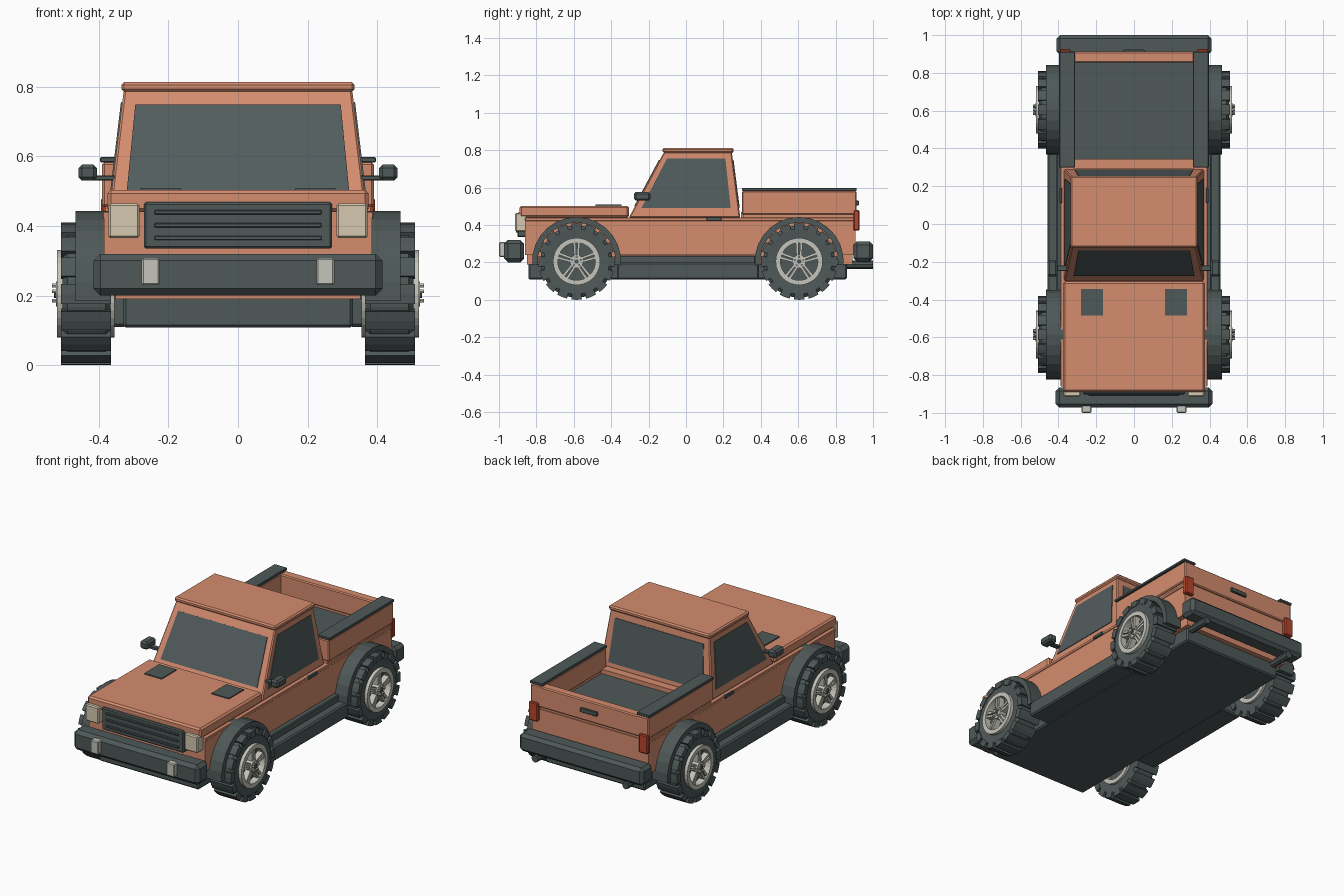
import bpy, bmesh, math
from mathutils import Vector

if "Cube" in bpy.data.objects:
    bpy.data.objects.remove(bpy.data.objects["Cube"])


def mat(name, rgb):
    m = bpy.data.materials.new(name)
    m.diffuse_color = (*rgb, 1)
    m.use_nodes = True
    m.node_tree.nodes["Principled BSDF"].inputs["Base Color"].default_value = m.diffuse_color
    return m


ORANGE = mat("orange paint", (0.66, 0.262, 0.156))
DARK = mat("dark trim", (0.077, 0.098, 0.098))
GLASS = mat("tinted glass", (0.085, 0.108, 0.112))
SILVER = mat("silver metal", (0.56, 0.56, 0.50))
CREAM = mat("headlight cream", (0.66, 0.58, 0.43))
RED = mat("tail light red", (0.48, 0.06, 0.025))


def finish(name, bm, material, mirror=False, bevel=0):
    bmesh.ops.recalc_face_normals(bm, faces=bm.faces)
    me = bpy.data.meshes.new(name)
    bm.to_mesh(me)
    bm.free()
    me.materials.append(material)
    ob = bpy.data.objects.new(name, me)
    bpy.context.collection.objects.link(ob)
    if mirror:
        ob.modifiers.new("mirror", 'MIRROR').use_mirror_merge = False
    if bevel:
        b = ob.modifiers.new("bevel", 'BEVEL')
        b.width, b.segments = bevel, 1
    return ob


def add_prism(bm, pts, x0, x1):
    """Extrude a (y, z) outline along x."""
    a = [bm.verts.new((x0, y, z)) for y, z in pts]
    b = [bm.verts.new((x1, y, z)) for y, z in pts]
    n = len(pts)
    bm.faces.new(a)
    bm.faces.new(b[::-1])
    for i in range(n):
        j = (i + 1) % n
        bm.faces.new((a[i], b[i], b[j], a[j]))


def prism(name, pts, x0, x1, material, mirror=False, bevel=0):
    bm = bmesh.new()
    add_prism(bm, pts, x0, x1)
    return finish(name, bm, material, mirror, bevel)


def box(name, x, y, z, material, mirror=False, bevel=0.006):
    pts = [(y[0], z[0]), (y[1], z[0]), (y[1], z[1]), (y[0], z[1])]
    return prism(name, pts, x[0], x[1], material, mirror, bevel)


def arc(cy, cz, r, a0, a1, n):
    return [(cy + r * math.cos(math.radians(a0 + (a1 - a0) * i / n)),
             cz + r * math.sin(math.radians(a0 + (a1 - a0) * i / n))) for i in range(n + 1)]


def lathe(name, profile, cy, cz, n, material):
    """Revolve a closed (x, radius) profile around a wheel axle."""
    bm = bmesh.new()
    rings = [[bm.verts.new((x, y, z)) for y, z in arc(cy, cz, r, 0, 360 - 360 / n, n - 1)]
             for x, r in profile]
    for k in range(len(rings)):
        p, q = rings[k], rings[(k + 1) % len(rings)]
        for i in range(n):
            j = (i + 1) % n
            bm.faces.new((p[i], p[j], q[j], q[i]))
    return finish(name, bm, material, True)


def pane(name, corners, material, mirror=False, depth=0.006):
    """Thin plate on a sloped face; corners run counter-clockwise from outside."""
    bm = bmesh.new()
    c = [Vector(p) for p in corners]
    nrm = (c[1] - c[0]).cross(c[3] - c[0]).normalized()
    lo = [bm.verts.new(p - nrm * 0.002) for p in c]
    hi = [bm.verts.new(p + nrm * (depth - 0.002)) for p in c]
    bm.faces.new(lo[::-1])
    bm.faces.new(hi)
    for i in range(4):
        j = (i + 1) % 4
        bm.faces.new((lo[i], lo[j], hi[j], hi[i]))
    return finish(name, bm, material, mirror)


WHEELS = {"front": -0.585, "rear": 0.605}
WZ = 0.205

# Lower body with wheel arches, and a core behind the arches
outline = [(-0.86, 0.24)]
for cy in WHEELS.values():
    outline += arc(cy, WZ, 0.215, 170, 10, 12)
outline += [(0.905, 0.24), (0.905, 0.44), (-0.86, 0.44)]
prism("body", outline, -0.385, 0.385, ORANGE)
box("body_core", (-0.352, 0.352), (-0.85, 0.89), (0.19, 0.43), ORANGE, bevel=0)
box("shoulder_trim", (0.38, 0.389), (-0.86, 0.905), (0.422, 0.44), ORANGE, True, 0.003)
box("hood", (-0.375, 0.375), (-0.89, -0.305), (0.44, 0.503), ORANGE, bevel=0.01)
box("hood_vent", (0.165, 0.28), (-0.485, -0.345), (0.50, 0.509), DARK, True, 0)

# Cab shell with slanted sides
YF, YB = (-0.305, -0.118), (0.29, 0.245)   # front and back edge at bottom, top
ZB, ZT, XB, XT = 0.44, 0.79, 0.37, 0.328


def cab(x, back, z):
    """Point on the cab: x and back are -1..1 fractions across the shell at height z."""
    t = (z - ZB) / (ZT - ZB)
    f, b = YF[0] + t * (YF[1] - YF[0]), YB[0] + t * (YB[1] - YB[0])
    return (x * (XB + t * (XT - XB)), f + (b - f) * (back + 1) / 2, z)


bm = bmesh.new()
vs = [bm.verts.new(cab(sx, sy, z)) for z in (ZB, ZT) for sx, sy in ((-1, -1), (1, -1), (1, 1), (-1, 1))]
for f in ((3, 2, 1, 0), (4, 5, 6, 7), (0, 1, 5, 4), (1, 2, 6, 5), (2, 3, 7, 6), (3, 0, 4, 7)):
    bm.faces.new([vs[i] for i in f])
finish("cab", bm, ORANGE, bevel=0.006)
box("roof", (-0.335, 0.335), (-0.125, 0.255), (0.785, 0.813), ORANGE, bevel=0.008)

# Windows
pane("windshield", [cab(-.88, -1, .50), cab(.88, -1, .50), cab(.885, -1, .747), cab(-.885, -1, .747)], GLASS)
pane("rear_window", [cab(.86, 1, .49), cab(-.86, 1, .49), cab(-.88, 1, .747), cab(.88, 1, .747)], GLASS)
pane("side_window", [cab(1, -.86, .49), cab(1, .84, .49), cab(1, .80, .755), cab(1, -.82, .755)], GLASS, True)

# Cargo bed
box("bed_side", (0.315, 0.39), (0.30, 0.912), (0.455, 0.582), ORANGE, True)
box("bed_side_base", (0.32, 0.38), (0.305, 0.90), (0.43, 0.46), ORANGE, True, 0)
box("bed_front_wall", (-0.32, 0.32), (0.295, 0.345), (0.43, 0.47), ORANGE, bevel=0)
box("tailgate", (-0.33, 0.33), (0.855, 0.912), (0.455, 0.578), ORANGE)
box("tailgate_base", (-0.33, 0.33), (0.86, 0.90), (0.43, 0.46), ORANGE, bevel=0)
box("bed_floor", (-0.317, 0.317), (0.34, 0.857), (0.436, 0.444), DARK, bevel=0)
box("bed_rail_cap", (0.312, 0.396), (0.30, 0.912), (0.582, 0.598), DARK, True, 0.003)
box("tailgate_handle", (-0.055, 0.055), (0.90, 0.924), (0.505, 0.53), DARK, bevel=0.003)
box("tail_light", (0.335, 0.393), (0.895, 0.927), (0.37, 0.48), RED, True, 0.005)

# Front end: grille, bars, headlights
box("grille", (-0.27, 0.27), (-0.902, -0.85), (0.335, 0.468), DARK)
for i in range(3):
    z = 0.365 + i * 0.037
    box(f"grille_bar_{i + 1}", (-0.24, 0.24), (-0.91, -0.895), (z - 0.006, z + 0.006), DARK, bevel=0.002)
box("headlight", (0.283, 0.372), (-0.913, -0.85), (0.365, 0.464), CREAM, True)

# Bumpers, tow tabs and exhausts
box("front_bumper", (-0.415, 0.415), (-0.972, -0.865), (0.20, 0.32), DARK, bevel=0.02)
box("tow_tab", (0.225, 0.277), (-1.0, -0.95), (0.23, 0.308), SILVER, True, 0.005)
box("rear_bumper", (-0.41, 0.41), (0.895, 1.0), (0.205, 0.312), DARK, bevel=0.018)
bm = bmesh.new()
add_prism(bm, arc(0, 0, 0.022, 0, 315, 7), 0.0, 0.17)
for v in bm.verts:
    v.co = (0.30 + v.co.y, 0.83 + v.co.x, 0.188 + v.co.z)
finish("exhaust", bm, DARK, True)

# Chassis, running boards, handles and mirrors
box("chassis", (-0.33, 0.33), (-0.842, 0.86), (0.108, 0.20), DARK, bevel=0.008)
box("running_board", (0.32, 0.458), (-0.37, 0.39), (0.11, 0.20), DARK, True, 0.008)
box("sill", (0.34, 0.41), (-0.36, 0.37), (0.195, 0.238), DARK, True, 0.005)
box("door_handle", (0.38, 0.395), (0.11, 0.19), (0.422, 0.443), DARK, True, 0.003)
box("mirror_arm", (0.345, 0.415), (-0.25, -0.22), (0.53, 0.545), DARK, True, 0.003)
box("mirror", (0.405, 0.458), (-0.278, -0.19), (0.53, 0.576), DARK, True, 0.01)

# Wheels and fender flares
for end, cy in WHEELS.items():
    prism(f"{end}_flare", arc(cy, WZ, 0.238, -5, 185, 14) + arc(cy, WZ, 0.208, 185, -5, 14),
          0.365, 0.467, DARK, True)
    lathe(f"{end}_tyre", [(0.37, 0.12), (0.366, 0.175), (0.38, 0.193), (0.49, 0.193),
                          (0.504, 0.175), (0.50, 0.12)], cy, WZ, 32, DARK)
    # tread blocks
    bm = bmesh.new()
    for k in range(16):
        a = k * 22.5 + 90
        add_prism(bm, arc(cy, WZ, 0.205, a - 8, a + 8, 2) + arc(cy, WZ, 0.17, a + 8, a - 8, 2), 0.364, 0.508)
    finish(f"{end}_tread", bm, DARK, True)
    lathe(f"{end}_rim", [(0.355, 0.10), (0.355, 0.126), (0.52, 0.126), (0.52, 0.10)], cy, WZ, 32, SILVER)
    prism(f"{end}_brake_disc", arc(cy, WZ, 0.105, 0, 345, 23), 0.39, 0.48, DARK, True)
    # five split spokes, hub and bolts
    bm = bmesh.new()
    for k in range(5):
        a = math.radians(90 + 72 * k)
        u, v = Vector((math.cos(a), math.sin(a))), Vector((-math.sin(a), math.cos(a)))
        c = Vector((cy, WZ))
        for s in (-1, 1):
            quad = [c + u * 0.02 + v * s * 0.002, c + u * 0.108 + v * s * 0.005,
                    c + u * 0.108 + v * s * 0.019, c + u * 0.02 + v * s * 0.014]
            add_prism(bm, quad, 0.475, 0.514)
        b = c + u * 0.024
        add_prism(bm, arc(b.x, b.y, 0.006, 0, 300, 5), 0.51, 0.534)
    add_prism(bm, arc(cy, WZ, 0.036, 0, 337.5, 15), 0.475, 0.522)
    finish(f"{end}_spokes", bm, SILVER, True)
    prism(f"{end}_hub_cap", arc(cy, WZ, 0.012, 0, 315, 7), 0.50, 0.528, DARK, True)
